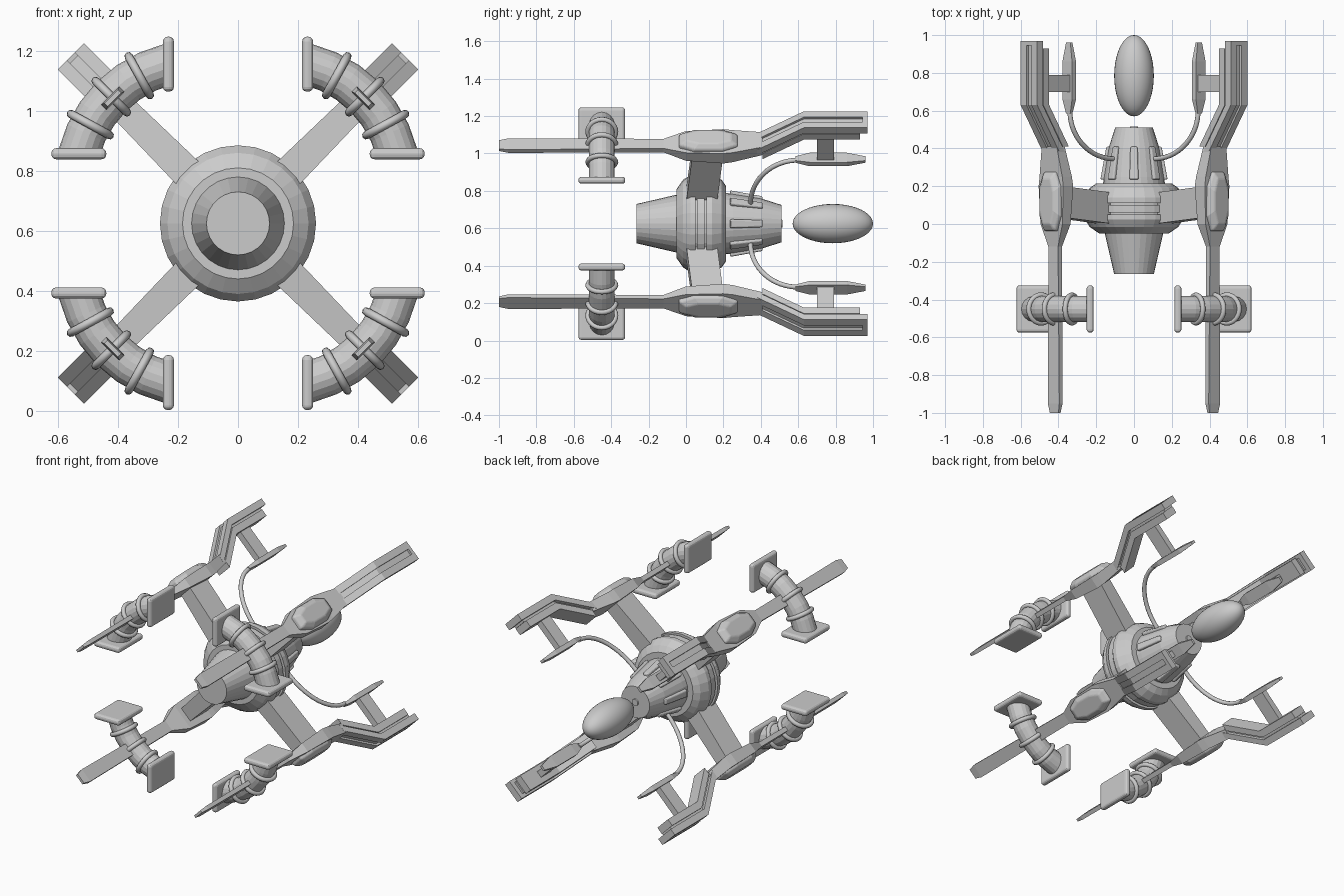
import bpy, bmesh, math
from mathutils import Matrix, Vector

if "Cube" in bpy.data.objects:
    bpy.data.objects.remove(bpy.data.objects["Cube"])

AXIS_Z = 0.625
grey = bpy.data.materials.new("light_grey")
grey.diffuse_color = (0.6, 0.6, 0.6, 1)
grey.use_nodes = True
grey.node_tree.nodes["Principled BSDF"].inputs["Base Color"].default_value = grey.diffuse_color


def place(name, mesh, matrix, bevel=0):
    ob = bpy.data.objects.new(name, mesh)
    bpy.context.collection.objects.link(ob)
    ob.matrix_world = matrix
    if bevel:
        m = ob.modifiers.new("bevel", 'BEVEL')
        m.width, m.segments, m.limit_method = bevel, 3, 'ANGLE'
    return ob


def loft(sections, bm=None):
    """Skin a list of equal-length closed sections and cap both ends."""
    bm = bm or bmesh.new()
    rings = [[bm.verts.new(p) for p in s] for s in sections]
    n = len(rings[0])
    faces = [bm.faces.new((a[i], a[(i + 1) % n], b[(i + 1) % n], b[i]))
             for a, b in zip(rings, rings[1:]) for i in range(n)]
    faces += [bm.faces.new(rings[0]), bm.faces.new(rings[-1])]
    bmesh.ops.recalc_face_normals(bm, faces=faces)
    return bm


def finish(bm, name, smooth=0):
    me = bpy.data.meshes.new(name)
    bm.to_mesh(me)
    bm.free()
    me.materials.append(grey)
    if smooth:
        me.polygons.foreach_set("use_smooth", [True] * len(me.polygons))
        me.set_sharp_from_angle(angle=math.radians(smooth))
    return me


def rect(y, a0, a1, r0, r1):
    return [(a0, y, r0), (a1, y, r0), (a1, y, r1), (a0, y, r1)]


def sweep(path, normals, radius, sides):
    """Round tube: sections span each path normal and the given side axis."""
    out = []
    for p, (n, s) in zip(path, normals):
        out.append([Vector(p) + radius * (math.cos(t) * Vector(n) + math.sin(t) * Vector(s))
                    for t in [2 * math.pi * i / sides for i in range(sides)]])
    return out


def lathe(profile, sides):
    return loft([[(r * math.cos(2 * math.pi * i / sides), y, r * math.sin(2 * math.pi * i / sides))
                  for i in range(sides)] for y, r in profile])


centre = Matrix.Translation((0, 0, AXIS_Z))

# central body, nozzle and rear cone
place("nozzle", finish(lathe([(-.265, .105), (-.04, .157)], 28), "nozzle"), centre)
place("core_body", finish(lathe([
    (-.05, .185), (-.015, .235), (.025, .26), (.05, .26), (.05, .238), (.06, .238),
    (.06, .252), (.1, .252), (.1, .238), (.11, .238), (.11, .26), (.14, .26),
    (.19, .235), (.215, .2), (.215, .16)], 28), "core_body"), centre)
place("rear_cone", finish(lathe([(.2, .165), (.25, .16), (.4, .135), (.51, .1)], 28),
      "rear_cone"), centre)
place("rear_socket", finish(lathe([(.5, .025), (.517, .02)], 12), "rear_socket"), centre)

# eight raised ribs around the cone
rib = finish(loft([rect(.235, -.024, .024, .13, .178), rect(.41, -.019, .019, .11, .146)]), "cone_rib")
for i in range(8):
    place(f"cone_rib_{i+1}", rib, centre @ Matrix.Rotation(i * math.pi / 4, 4, 'Y'), .009)

# floating egg behind the cone
bm = bmesh.new()
bmesh.ops.create_uvsphere(bm, u_segments=32, v_segments=20, radius=1,
                          matrix=Matrix.Diagonal((.105, .105, .215, 1)))
bmesh.ops.rotate(bm, verts=bm.verts, matrix=Matrix.Rotation(math.pi / 2, 3, 'X'))
place("rear_egg", finish(bm, "rear_egg", 40), Matrix.Translation((0, .785, AXIS_Z)))

# ---- arm parts in a local frame: x tangent, y along the axis, z radial ----
parts = []


def part(name, bm, bevel=0, smooth=0):
    parts.append((name, finish(bm, name, smooth), bevel))


# strut from body to hub
part("strut", loft([
    [(-.054, 0, .2), (.054, 0, .2), (.054, .165, .2), (-.054, .165, .2)],
    [(-.045, .035, .57), (.045, .035, .57), (.045, .2, .57), (-.045, .2, .57)]]))

# front blade and hub plate in one
part("blade_and_hub", loft([rect(y, -w, w, r0, r1) for y, w, r0, r1 in [
    (-1, .032, .582, .598), (-.95, .043, .578, .602), (-.12, .036, .575, .605),
    (0, .082, .557, .618), (.2, .092, .547, .622), (.25, .085, .55, .622),
    (.41, .056, .575, .635)]]))

# chamfered cap on the hub
def cap_ring(r, w, y0, y1, c):
    return [(-w, y0 + c, r), (-w * .55, y0, r), (w * .55, y0, r), (w, y0 + c, r),
            (w, y1 - c, r), (w * .55, y1, r), (-w * .55, y1, r), (-w, y1 - c, r)]
part("hub_cap", loft([cap_ring(.6, .078, -.04, .28, .08), cap_ring(.635, .075, -.035, .275, .08),
                      cap_ring(.657, .05, 0, .24, .07)]), .008)


# layered, bent rear fin
def strip(bm, a0, a1, d0, d1, end, start=.38):
    pts = [(start, .62 + (start - .38) * .668), (.63, .787), (end, .787)]
    loft([rect(y, a0, a1, r - d1, r - d0) for y, r in pts], bm)

bm = bmesh.new()
strip(bm, -.062, .062, .014, .042, .97)
strip(bm, -.062, -.018, 0, .014, .97)
strip(bm, .018, .062, 0, .014, .97)
loft([rect(.945, -.018, .018, .773, .787), rect(.97, -.018, .018, .773, .787)], bm)
strip(bm, -.04, .04, .042, .056, .94, .39)
strip(bm, -.052, .052, .056, .1, .93, .41)
part("rear_fin", bm)

# pod, its mount and the tube back to the cone
part("pod", loft([rect(y, -w, w, .485 - t, .485 + t) for y, w, t in [
    (.585, .016, .008), (.66, .036, .015), (.86, .036, .015), (.96, .016, .008)]]))
part("pod_mount", loft([rect(.7, -.02, .02, .485, .7), rect(.79, -.02, .02, .485, .7)]))
path, frames = [], []
for i in range(17):
    t = i / 16 * math.pi / 2
    path.append((0, .6 - .255 * math.sin(t), .15 + .33 * math.cos(t)))
    d = Vector((0, -.255 * math.cos(t), -.33 * math.sin(t))).normalized()
    frames.append(((0, -d.z, d.y), (1, 0, 0)))
part("tube", loft(sweep(path, frames, .013, 10)), 0, 50)

# curved pipe with three rings and two square flanges
R = .41
def on_arc(t):
    return Vector((R * math.sin(t), -.45, .597 - R + R * math.cos(t)))
angs = [math.radians(-31 + 62 * i / 6) for i in range(7)]
part("pipe", loft(sweep([on_arc(t) for t in angs],
                        [((math.sin(t), 0, math.cos(t)), (0, 1, 0)) for t in angs], .069, 18)))
bm = bmesh.new()
for t in (-.285, 0, .285):
    c, n = on_arc(t), Vector((math.sin(t), 0, math.cos(t)))
    tang, side = Vector((math.cos(t), 0, -math.sin(t))), Vector((0, 1, 0))
    grid = []
    for i in range(28):
        u = 2 * math.pi * i / 28
        d = n * math.cos(u) + side * math.sin(u)
        grid.append([bm.verts.new(c + d * (.074 + .014 * math.cos(v)) + tang * .014 * math.sin(v))
                     for v in [2 * math.pi * j / 8 for j in range(8)]])
    for i in range(28):
        for j in range(8):
            a, b, k = grid[i], grid[(i + 1) % 28], (j + 1) % 8
            bm.faces.new((a[j], b[j], b[k], a[k]))
bmesh.ops.recalc_face_normals(bm, faces=bm.faces)
part("pipe_rings", bm, 0, 60)
for s, label in ((-1, "a"), (1, "b")):
    bm = bmesh.new()
    bmesh.ops.create_cube(bm, size=1, matrix=Matrix.Translation((s * .211, -.45, .539))
                          @ Matrix.Rotation(s * math.pi / 4, 4, 'Y')
                          @ Matrix.Diagonal((.037, .25, .183, 1)))
    part("pipe_flange_" + label, bm, .016)

# repeat every arm part on the four diagonals
for i, label in enumerate(("upper_right", "lower_right", "lower_left", "upper_left")):
    turn = centre @ Matrix.Rotation(math.radians(45 + 90 * i), 4, 'Y')
    for name, mesh, bevel in parts:
        place(f"{label}_{name}", mesh, turn, bevel)
